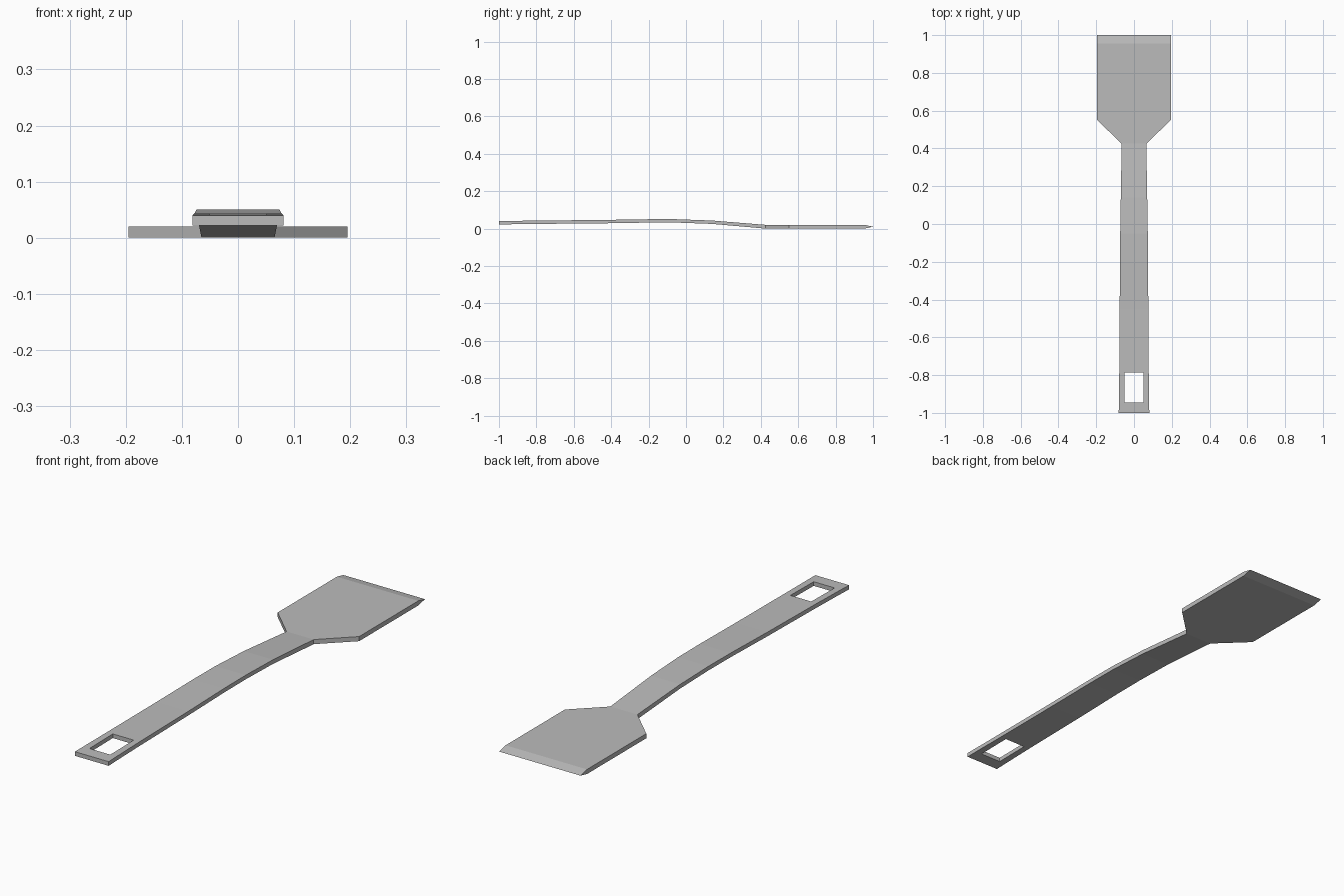
import bpy
import bmesh

cube = bpy.data.objects.get("Cube")
if cube:
    bpy.data.objects.remove(cube, do_unlink=True)

# Single brushed grey metal
metal = bpy.data.materials.new("grey metal")
metal.use_nodes = True
grey = (0.5, 0.5, 0.5, 1)
metal.diffuse_color = grey
metal.node_tree.nodes["Principled BSDF"].inputs["Base Color"].default_value = grey

# Stations along the length: y, half width, top height, thickness
stations = [
    (-1.0, 0.081, 0.04, 0.018),
    (-0.945, 0.08, 0.041, 0.018),    # hanging hole starts
    (-0.785, 0.078, 0.043, 0.018),   # hanging hole ends
    (-0.45, 0.076, 0.046, 0.018),
    (-0.2, 0.074, 0.05, 0.018),
    (-0.05, 0.073, 0.05, 0.018),
    (0.14, 0.07, 0.043, 0.018),
    (0.425, 0.065, 0.02, 0.02),      # neck meets blade
    (0.55, 0.195, 0.02, 0.02),       # blade shoulder
    (0.955, 0.195, 0.02, 0.02),      # sharpened edge starts
    (1.0, 0.195, 0.01, 0.0),
]
HOLE_HALF, HOLE_STATION = 0.05, 1

# Top skin, leaving the hanging hole open
bm = bmesh.new()
rows, depth = [], {}
for y, half, top, thick in stations:
    row = [bm.verts.new((x, y, top)) for x in (-half, -HOLE_HALF, HOLE_HALF, half)]
    depth.update({round(y, 4): thick})
    rows.append(row)
for i, (a, b) in enumerate(zip(rows, rows[1:])):
    for c in range(3):
        if not (i == HOLE_STATION and c == 1):
            bm.faces.new((a[c], a[c + 1], b[c + 1], b[c]))

# Underside and walls, closing to a sharp edge at the tip
extruded = bmesh.ops.extrude_face_region(bm, geom=bm.faces[:], use_keep_orig=True)
for v in extruded["geom"]:
    if isinstance(v, bmesh.types.BMVert):
        v.co.z -= depth[round(v.co.y, 4)]
bmesh.ops.remove_doubles(bm, verts=bm.verts[:], dist=0.0005)
bmesh.ops.recalc_face_normals(bm, faces=bm.faces[:])

mesh = bpy.data.meshes.new("spatula")
bm.to_mesh(mesh)
bm.free()
mesh.materials.append(metal)
spatula = bpy.data.objects.new("spatula", mesh)
bpy.context.collection.objects.link(spatula)
